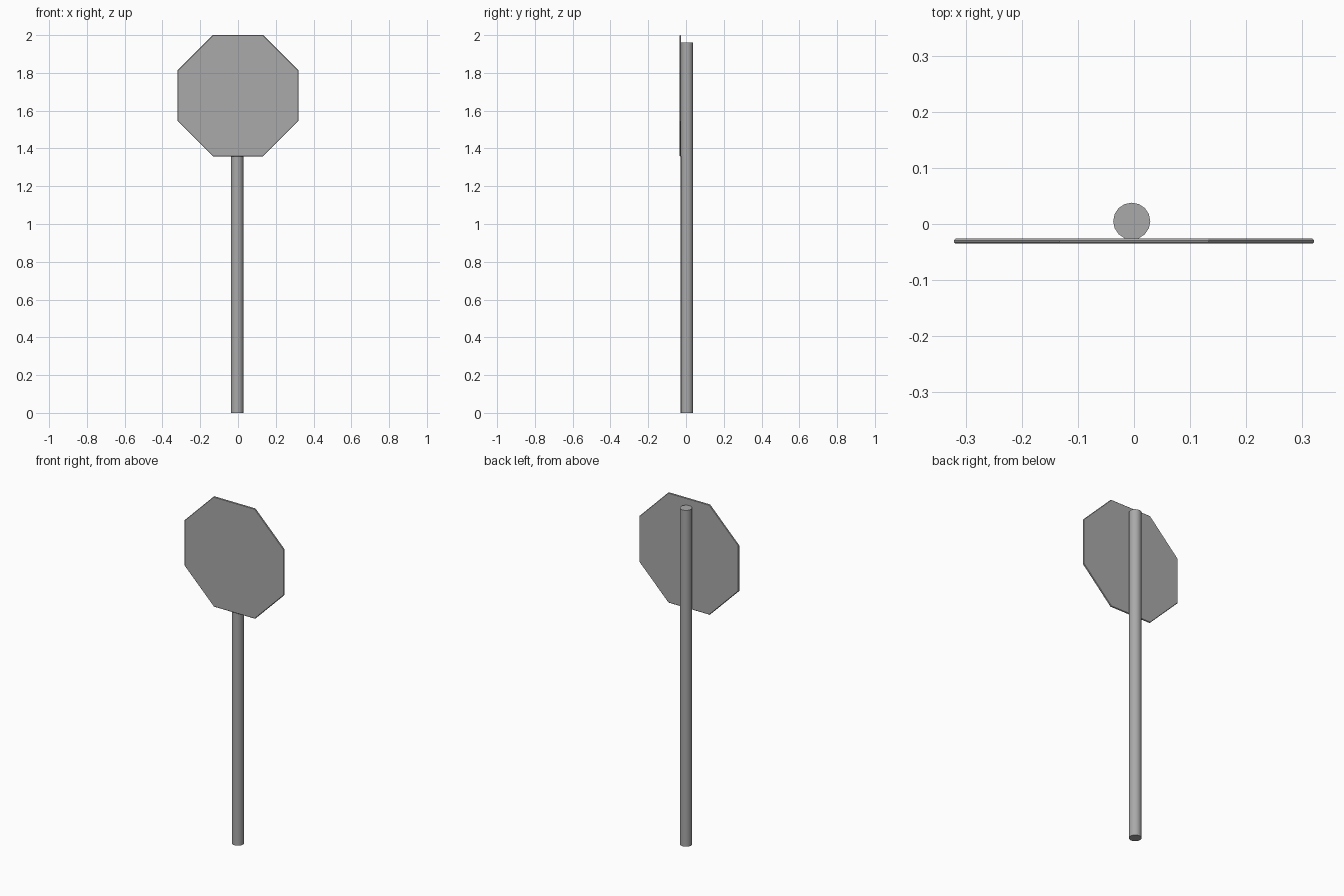
import bpy
import math

cube = bpy.data.objects.get("Cube")
if cube:
    bpy.data.objects.remove(cube, do_unlink=True)

# One plain grey for the whole sign
grey = bpy.data.materials.new("plain_grey")
grey.use_nodes = True
colour = (0.4, 0.4, 0.4, 1)
grey.diffuse_color = colour
grey.node_tree.nodes["Principled BSDF"].inputs["Base Color"].default_value = colour


def prism(name, sides, radius, depth, location, rotation=(0, 0, 0)):
    bpy.ops.mesh.primitive_cylinder_add(
        vertices=sides, radius=radius, depth=depth,
        location=location, rotation=rotation)
    obj = bpy.context.object
    obj.name = name
    obj.data.materials.append(grey)
    return obj


# Round post
post_height = 1.96
post = prism("post", 16, 0.033, post_height, (-0.004, 0.005, post_height / 2))
bpy.ops.object.shade_smooth_by_angle(angle=math.radians(40))

# Thin octagonal plate fixed to the front of the post, flat side up
half_width = 0.321
plate = prism("sign_plate", 8, half_width / math.cos(math.pi / 8), 0.009,
              (0, -0.0305, 2 - half_width),
              (math.pi / 2, math.pi / 8, 0))

# Chamfered rim
bevel = plate.modifiers.new("rim_chamfer", "BEVEL")
bevel.width = 0.003
bevel.segments = 1
bevel.limit_method = "ANGLE"
bevel.angle_limit = math.radians(60)
